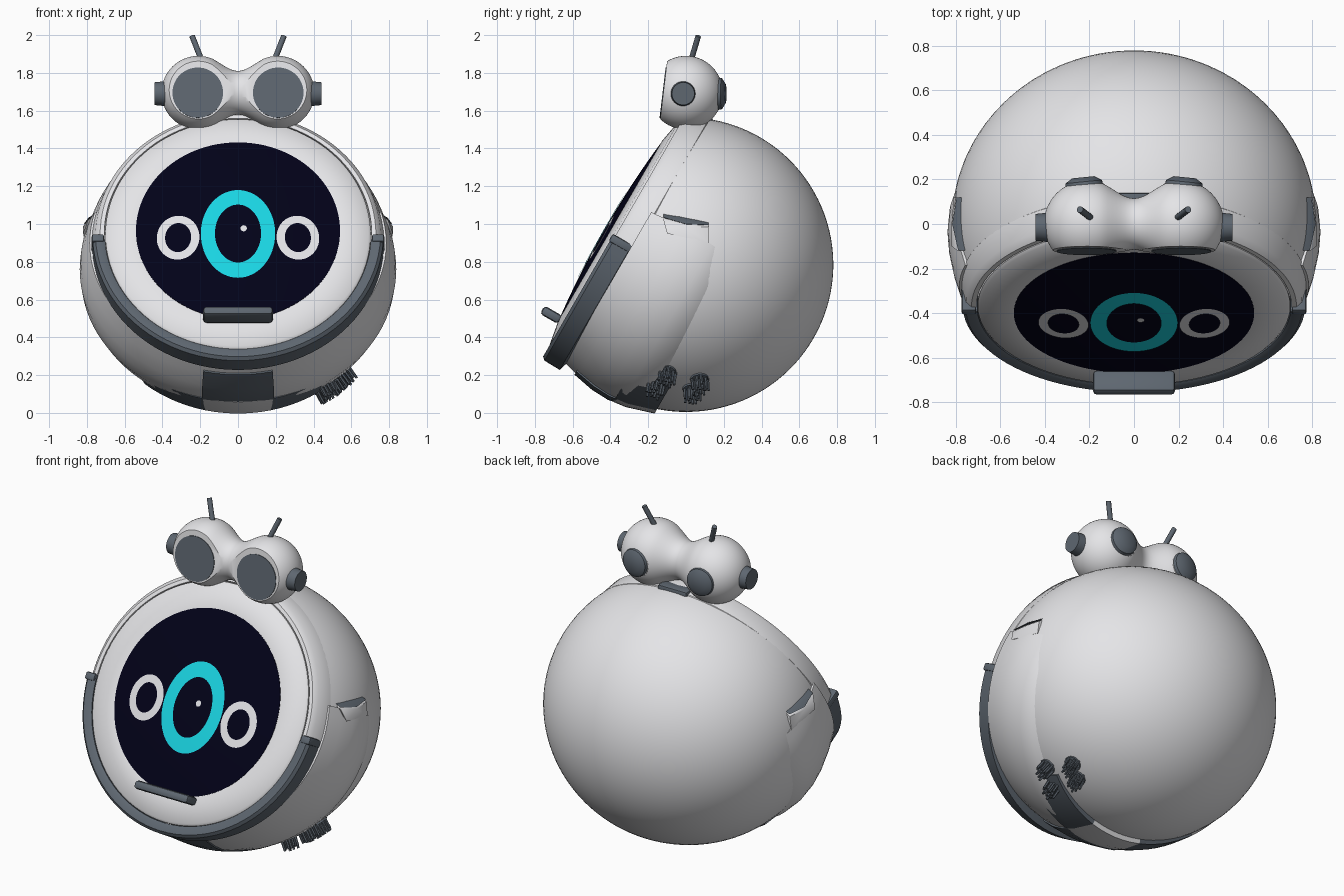
import bpy, bmesh, math, random
from mathutils import Matrix, Vector

if "Cube" in bpy.data.objects:
    bpy.data.objects.remove(bpy.data.objects["Cube"])

random.seed(3)


def material(name, rgb):
    m = bpy.data.materials.new(name)
    m.diffuse_color = (*rgb, 1)
    m.use_nodes = True
    m.node_tree.nodes["Principled BSDF"].inputs["Base Color"].default_value = m.diffuse_color
    return m


WHITE = material("shell white", (0.78, 0.78, 0.8))
GREY = material("slate grey", (0.112, 0.135, 0.163))
NAVY = material("screen navy", (0.0005, 0.0004, 0.009))
CYAN = material("iris cyan", (0.01, 0.66, 0.76))
DISPLAY = material("display white", (0.76, 0.76, 0.79))

# Tilted face frame: local x, u (up along the face), n (out of the face)
C, S = math.cos(math.radians(30)), 0.5
FACE = Matrix(((1, 0, 0, 0), (0, S, -C, 0), (0, C, S, 0.785), (0, 0, 0, 1)))
# Frame whose axis runs along world x, for the head
SIDE = Matrix(((0, 0, 1, 0), (1, 0, 0, 0), (0, 1, 0, 1.695), (0, 0, 0, 1)))


def finish(name, bm, mat, frame=None, angle=35, recalc=True):
    if frame:
        bm.transform(frame)
    if recalc:
        bmesh.ops.recalc_face_normals(bm, faces=bm.faces[:])
    me = bpy.data.meshes.new(name)
    bm.to_mesh(me)
    bm.free()
    me.materials.append(mat)
    ob = bpy.data.objects.new(name, me)
    bpy.context.collection.objects.link(ob)
    bpy.ops.object.select_all(action='DESELECT')
    ob.select_set(True)
    bpy.context.view_layer.objects.active = ob
    bpy.ops.object.shade_smooth_by_angle(angle=math.radians(angle))
    return ob


def lathe(profile, a0=0, a1=360, cu=0.0, su=1.0, closed=True, steps=96):
    """Turn (radius, n) points about the n axis; arcs get end caps."""
    bm = bmesh.new()
    full = a1 - a0 >= 360
    count = steps if full else max(6, int(steps * (a1 - a0) / 360)) + 1
    rings = []
    for i in range(count):
        a = math.radians(a0 + (a1 - a0) * i / (count if full else count - 1))
        rings.append([bm.verts.new((r * math.cos(a), cu + su * r * math.sin(a), n)) for r, n in profile])
    k = len(profile)
    for i in range(count if full else count - 1):
        p, q = rings[i], rings[(i + 1) % count]
        for j in range(k if closed else k - 1):
            m = (j + 1) % k
            bm.faces.new((p[j], q[j], q[m], p[m]))
    if closed and not full:
        bm.faces.new(rings[0])
        bm.faces.new(rings[-1])
    bmesh.ops.remove_doubles(bm, verts=bm.verts[:], dist=0.0002)
    return bm


def add_rod(bm, p, q, r1, r2, seg):
    p, q = Vector(p), Vector(q)
    rot = (q - p).to_track_quat('Z', 'Y').to_matrix().to_4x4()
    bmesh.ops.create_cone(bm, cap_ends=True, segments=seg, radius1=r1, radius2=r2,
                          depth=(q - p).length, matrix=Matrix.Translation((p + q) / 2) @ rot)


def rod(name, p, q, r, mat, r2=None, seg=32):
    bm = bmesh.new()
    add_rod(bm, p, q, r, r if r2 is None else r2, seg)
    return finish(name, bm, mat)


def block(name, centre, size, mat, frame=None, bevel=0.01):
    bm = bmesh.new()
    bmesh.ops.create_cube(bm, size=1, matrix=Matrix.Translation(centre) @ Matrix.Diagonal((*size, 1)))
    bmesh.ops.bevel(bm, geom=bm.edges[:], offset=bevel, segments=2, affect='EDGES', profile=0.5)
    return finish(name, bm, mat, frame)


def hull(name, points, mat):
    bm = bmesh.new()
    bmesh.ops.convex_hull(bm, input=[bm.verts.new(p) for p in points])
    return finish(name, bm, mat)


# Ball body, a little wider than tall, open where the face sits
WIDE = 1.05
t0 = math.acos(0.3 / 0.78)
ball = [(0.78 * math.sin(t), 0.78 * math.cos(t))
        for t in (t0 + (math.pi - t0) * i / 36 for i in range(37))]
finish("ball_body", lathe(ball, closed=False), WHITE, FACE @ Matrix.Diagonal((WIDE, 1, 1, 1)))

# Face bezel, upper rim and lower bumper
CU = -0.045
finish("face_bezel", lathe([(0.52, 0.43), (0.55, 0.437), (0.69, 0.412), (0.702, 0.40), (0.702, 0.26), (0.52, 0.26)],
                           cu=CU), WHITE, FACE)
finish("upper_rim", lathe([(0.708, 0.27), (0.708, 0.40), (0.73, 0.40), (0.755, 0.375), (0.778, 0.28), (0.77, 0.265)],
                          -1, 181, CU), WHITE, FACE)
finish("lower_bumper", lathe([(0.705, 0.28), (0.705, 0.405), (0.72, 0.412), (0.755, 0.412), (0.77, 0.395),
                              (0.772, 0.30)], 183, 357, CU), GREY, FACE)
for s in (-1, 1):
    block("bumper_clip", (s * 0.742, -0.075, 0.355), (0.065, 0.045, 0.125), GREY, FACE)

# Lower shell blending into the ball, with grey underside pieces
finish("lower_shell", lathe([(0.70, 0.298), (0.785, 0.298), (0.813, 0.2), (0.832, 0.1), (0.838, 0.02), (0.83, -0.07),
                             (0.80, -0.16), (0.745, -0.22), (0.68, -0.2)], 165, 375, -0.04, 0.93), WHITE, FACE)
finish("underside_panel", lathe([(0.80, 0.22), (0.817, 0.22), (0.842, 0.1), (0.846, 0.0), (0.838, -0.04), (0.80, -0.04)],
                                257, 283, -0.04, 0.93), GREY, FACE)
under = [(0.73, -0.03), (0.822, -0.03), (0.813, -0.1), (0.766, -0.25), (0.70, -0.25)]
for name, a, b, mat in (("skid_left", 230, 257, GREY), ("skid_middle", 257, 283, WHITE), ("skid_right", 283, 312, GREY)):
    finish(name, lathe(under, a, b), mat, FACE)
# Shell shoulders with a grey ledge where the shell ends at each side
for s in (-1, 1):
    top = [(0.745, -0.12, 1.06), (0.79, -0.12, 1.035), (0.77, 0.12, 1.01), (0.797, 0.12, 0.995),
           (0.817, 0, 1.0), (0.785, 0, 1.03), (0.7, 0, 0.98)]
    hull("side_ledge", [(s * x, y, z) for x, y, z in top], GREY)
    hull("side_shoulder", [(s * (x + 0.003), y, z - 0.012) for x, y, z in top]
         + [(s * 0.81, 0.12, 0.9), (s * 0.82, -0.1, 0.95)], WHITE)


# Domed screen and its display plates
def dome(r):
    return 0.467 - 0.03 * (r / 0.54) ** 2


screen = [(0.0, dome(0))] + [(0.54 * i / 10, dome(0.054 * i)) for i in range(1, 11)] + [(0.54, 0.40)]
finish("screen", lathe(screen, cu=CU, closed=False), NAVY, FACE)


def display_ring(name, x, u, outer, inner, mat, steps=64):
    bm = bmesh.new()
    rows = []
    for i in range(steps):
        a = math.tau * i / steps
        row = []
        for j in range(4):
            f = j / 3
            px = x + math.cos(a) * (outer[0] * (1 - f) + inner[0] * f)
            pu = u + math.sin(a) * (outer[1] * (1 - f) + inner[1] * f)
            row.append(bm.verts.new((px, pu, dome(math.hypot(px, pu - CU)) + 0.004)))
        rows.append(row)
    for i in range(steps):
        p, q = rows[i], rows[(i + 1) % steps]
        for j in range(3):
            bm.faces.new((p[j], q[j], q[j + 1], p[j + 1]))
    bmesh.ops.remove_doubles(bm, verts=bm.verts[:], dist=0.0002)
    finish(name, bm, mat, FACE, recalc=False)


display_ring("iris_ring", 0, -0.08, (0.197, 0.267), (0.122, 0.176), CYAN)
display_ring("glint", 0.03, -0.05, (0.017, 0.019), (0, 0), DISPLAY, 16)
for s in (-1, 1):
    display_ring("side_ring", s * 0.317, -0.1, (0.113, 0.133), (0.069, 0.088), DISPLAY)

# Ledge below the screen
block("face_ledge", (0, -0.587, 0.485), (0.37, 0.05, 0.11), GREY, FACE, 0.018)


# Twin-lobed head, turned about x with its front sliced flat
def head_radius(x):
    x = abs(x)
    if x < 0.14:
        t = x / 0.14
        return 0.115 + 0.067 * t * t * (2 - t)
    return math.sqrt(max(0, 0.195 ** 2 - (x - 0.21) ** 2))


xs = [-0.405 * math.cos(math.pi * i / 64) for i in range(65)]
bm = lathe([(head_radius(x), x) for x in xs], closed=False, steps=64)
bm.transform(SIDE)
cut_n = Vector((0, -1, 0.12)).normalized()
bmesh.ops.bisect_plane(bm, geom=bm.verts[:] + bm.edges[:] + bm.faces[:], plane_co=(0, -0.12, 1.695),
                       plane_no=cut_n, clear_outer=True)
bmesh.ops.holes_fill(bm, edges=[e for e in bm.edges if e.is_boundary], sides=0)
finish("head", bm, WHITE)
block("neck", (0, 0.1, 1.545), (0.2, 0.08, 0.055), GREY)

# Lenses, rear caps, ear knobs and antennas, mirrored
for s in (-1, 1):
    eye = Vector((s * 0.213, -0.12, 1.695))
    rod("eye_lens", eye - cut_n * 0.03, eye + cut_n * 0.004, 0.134, GREY, seg=48)
    rod("rear_collar", (s * 0.215, 0.1, 1.69), (s * 0.225, 0.168, 1.69), 0.105, WHITE, 0.09)
    rod("rear_cap", (s * 0.223, 0.16, 1.69), (s * 0.226, 0.19, 1.69), 0.088, GREY, 0.082)
    rod("rear_cap_dome", (s * 0.226, 0.19, 1.69), (s * 0.228, 0.21, 1.69), 0.082, GREY, 0.05)
    rod("ear_knob", (s * 0.385, -0.015, 1.69), (s * 0.443, -0.015, 1.69), 0.066, GREY, 0.06)
    rod("antenna", (s * 0.19, 0.025, 1.86), (s * 0.243, 0.065, 1.995), 0.015, GREY, seg=12)

# Bristle tufts under the right side
bm = bmesh.new()
centre = Vector((0, 0, 0.785))
for y, z in ((-0.16, 0.16), (-0.10, 0.22), (0.03, 0.13), (0.07, 0.18)):
    x = WIDE * math.sqrt(0.78 ** 2 - y * y - (z - 0.785) ** 2)
    root = Vector((x, y, z))
    out = (root - centre).normalized()
    side = out.cross(Vector((0, 1, 0))).normalized()
    fore = out.cross(side)
    lean = (out + Vector((0, 0, -0.25))).normalized()
    add_rod(bm, root - out * 0.02, root + out * 0.01, 0.05, 0.048, 16)
    for i in range(16):
        r, a = 0.046 * math.sqrt((i + 0.5) / 16), i * 2.4
        base = root - out * 0.01 + side * r * math.cos(a) + fore * r * math.sin(a)
        add_rod(bm, base, base + lean * random.uniform(0.07, 0.09), 0.008, 0.007, 6)
finish("bristles", bm, GREY)
